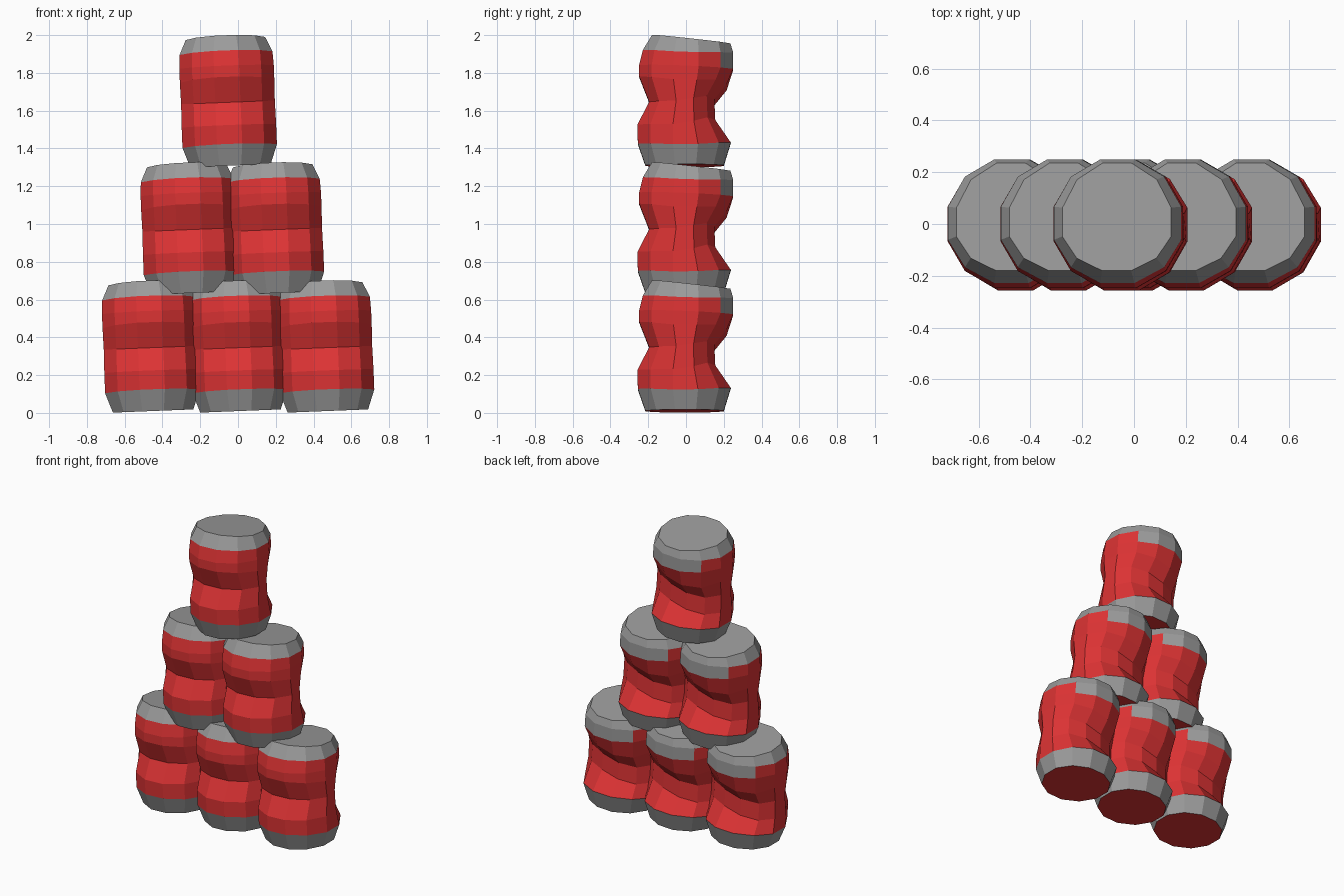
import bpy, bmesh, math

if "Cube" in bpy.data.objects:
    bpy.data.objects.remove(bpy.data.objects["Cube"])

SIDES = 12
COS15 = math.cos(math.pi / SIDES)

# Crushed can profile, one row per ring:
# (front reach, front z), (back reach, back z), (side reach, side z)
RINGS = [
    ((.215, .010), (.200, .010), (.213, .010)),
    ((.255, .125), (.237, .130), (.250, .110)),
    ((.257, .225), (.155, .235), (.250, .220)),
    ((.195, .345), (.150, .345), (.248, .345)),
    ((.248, .480), (.215, .425), (.250, .450)),
    ((.248, .540), (.250, .520), (.250, .530)),
    ((.228, .620), (.250, .605), (.246, .600)),
    ((.180, .700), (.235, .655), (.210, .677)),
]
TILT = 0.04


def material(name, colour):
    mat = bpy.data.materials.new(name)
    mat.diffuse_color = (*colour, 1)
    mat.use_nodes = True
    mat.node_tree.nodes["Principled BSDF"].inputs["Base Color"].default_value = mat.diffuse_color
    return mat


def ring_point(level, k):
    """Blend the side profile into the front or back one round the can."""
    a = math.radians(15 + 30 * k)
    c, s = math.cos(a), math.sin(a)
    front, back, side = RINGS[level]
    reach, height = back if s > 0 else front
    x = side[0] * c / COS15
    y = reach * s / COS15
    z = side[1] + (height - side[1]) * min(1, abs(s) / COS15)
    if s > 0 and level in (2, 3, 4):
        z += 0.22 * x * s            # rear groove runs diagonally
        x *= 1 - 0.10 * s            # and pinches the can a little
    return x - TILT * (z - .34), y, z + TILT * x


def can_mesh():
    bm = bmesh.new()
    rings = [[bm.verts.new(ring_point(i, k)) for k in range(SIDES)]
             for i in range(len(RINGS))]
    for i in range(len(RINGS) - 1):
        for k in range(SIDES):
            n = (k + 1) % SIDES
            f = bm.faces.new((rings[i][k], rings[i][n],
                              rings[i + 1][n], rings[i + 1][k]))
            # bare metal rims; the top one reaches lower at the back
            metal = i in (0, 6) or (i == 5 and k in (1, 2, 3))
            f.material_index = 1 if metal else 0
    bm.faces.new(rings[0][::-1]).material_index = 0    # painted base
    bm.faces.new(rings[-1]).material_index = 1         # metal lid
    mesh = bpy.data.meshes.new("crushed_can")
    bm.to_mesh(mesh)
    bm.free()
    mesh.materials.append(material("red paint", (.72, .033, .034)))
    mesh.materials.append(material("grey metal", (.33, .33, .33)))
    return mesh


# Stack of three, two and one
mesh = can_mesh()
rows = [("bottom", 0, (-.4625, 0, .4625)),
        ("middle", .625, (-.258, .197)),
        ("top", 1.299, (-.053,))]
for row, z, xs in rows:
    for n, x in enumerate(xs, 1):
        can = bpy.data.objects.new(f"{row}_can_{n}", mesh)
        can.location = (x, 0, z)
        bpy.context.collection.objects.link(can)
